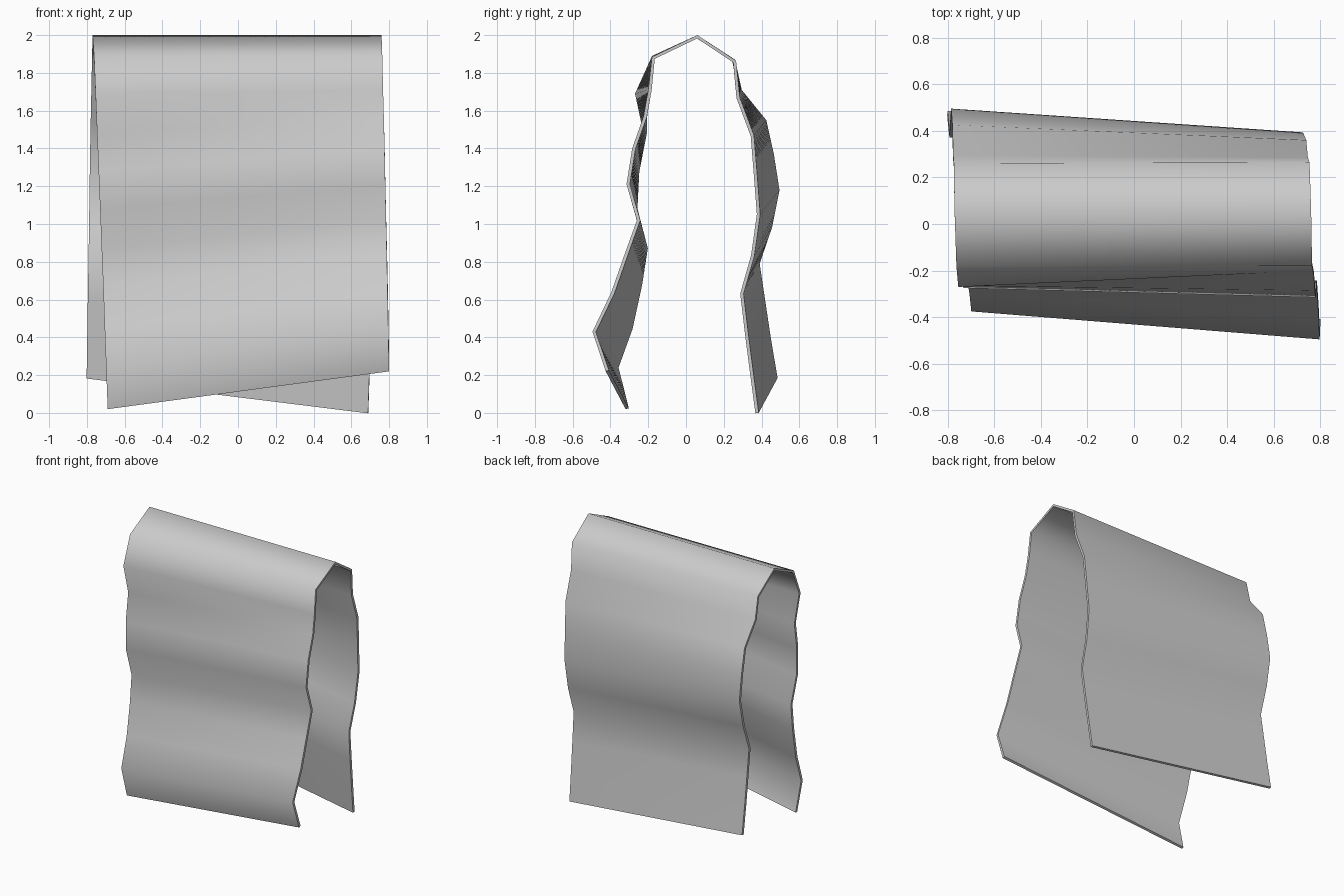
import bpy, math

if "Cube" in bpy.data.objects:
    bpy.data.objects.remove(bpy.data.objects["Cube"])

# Outer (y, z) outline of the cloth at each end: front hem, over the fold, back hem
left_end = [(-.32, .02), (-.375, .24), (-.30, .45), (-.25, .68), (-.22, .87), (-.275, 1.08),
            (-.265, 1.28), (-.225, 1.48), (-.27, 1.69), (-.18, 1.89), (.06, 2.0), (.26, 1.87),
            (.295, 1.71), (.425, 1.55), (.465, 1.37), (.495, 1.18), (.455, .98), (.39, .79),
            (.42, .59), (.45, .39), (.485, .185)]
right_end = [(-.425, .22), (-.495, .43), (-.395, .64), (-.325, .84), (-.26, 1.02), (-.315, 1.21),
             (-.285, 1.40), (-.225, 1.57), (-.20, 1.71), (-.18, 1.885), (.06, 2.0), (.265, 1.865),
             (.285, 1.67), (.36, 1.47), (.377, 1.26), (.393, 1.05), (.362, .83), (.305, .63),
             (.33, .42), (.357, .21), (.385, 0)]
COLS = 20


def side_edges(row):
    """x of the left and right cloth edge; the panels twist slightly down from the fold."""
    t = (row - 10) / 10
    if t < 0:
        return -.77 - .08 * t, .76 - .04 * t
    return -.77 - .03 * t, .76 - .07 * t


# Draped sheet lofted between the two end outlines
verts, faces = [], []
for i, (a, b) in enumerate(zip(left_end, right_end)):
    xl, xr = side_edges(i)
    if i < 10:
        xl = -.77 + .08 * (10 - i) / 10
    for j in range(COLS + 1):
        f = j / COLS
        verts.append((xl + (xr - xl) * f, a[0] + (b[0] - a[0]) * f, a[1] + (b[1] - a[1]) * f))
w = COLS + 1
for i in range(len(left_end) - 1):
    for j in range(COLS):
        k = i * w + j
        faces.append((k, k + 1, k + w + 1, k + w))

mesh = bpy.data.meshes.new("draped_cloth")
mesh.from_pydata(verts, [], faces)
cloth = bpy.data.objects.new("draped_cloth", mesh)
bpy.context.collection.objects.link(cloth)
bpy.context.view_layer.objects.active = cloth
cloth.select_set(True)

# Cloth thickness, inward from the outer surface
solid = cloth.modifiers.new("thickness", 'SOLIDIFY')
solid.thickness = .018
solid.offset = -1
bpy.ops.object.modifier_apply(modifier=solid.name)
bpy.ops.object.shade_smooth_by_angle(angle=math.radians(75))
